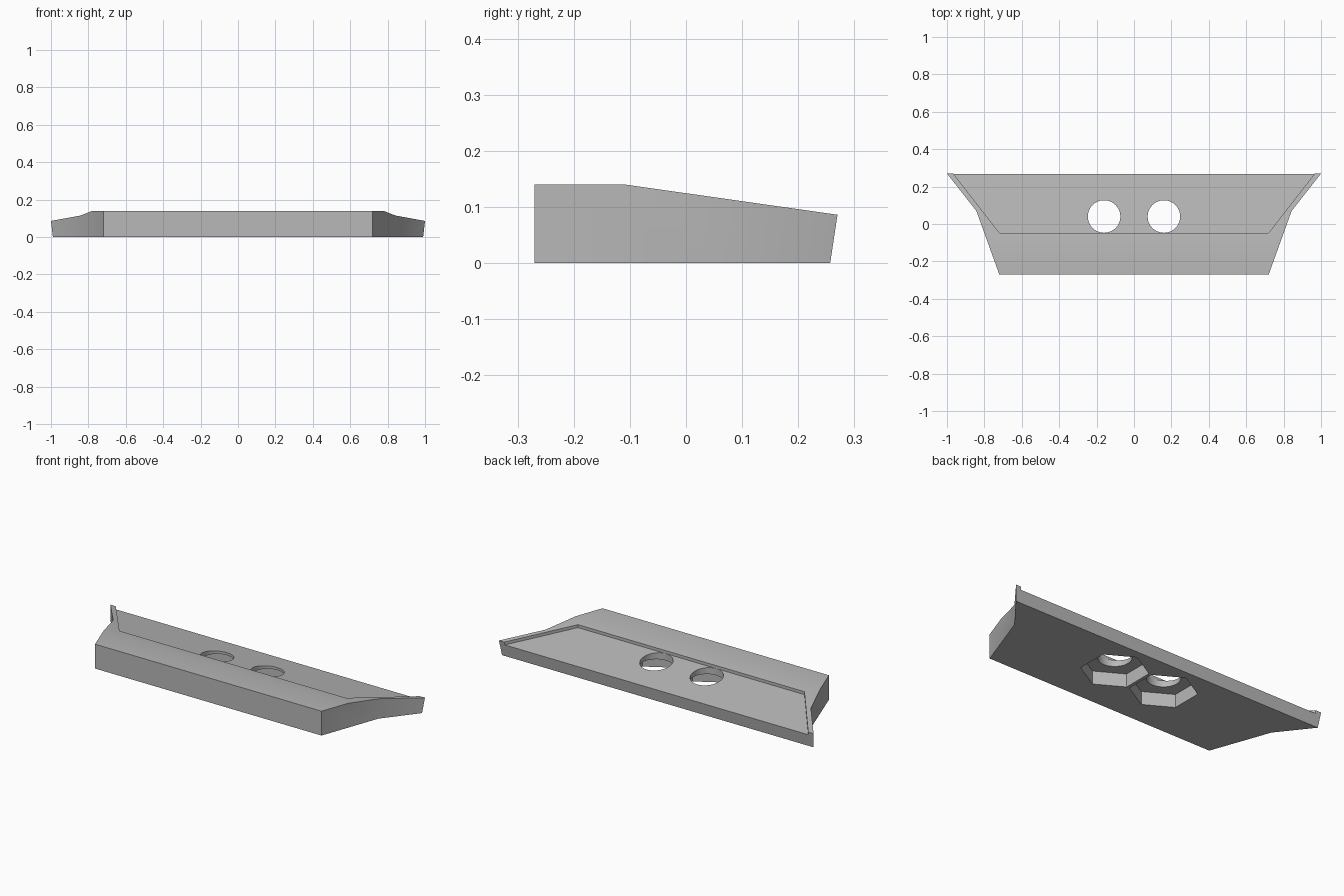
import bpy, math

if "Cube" in bpy.data.objects:
    bpy.data.objects.remove(bpy.data.objects["Cube"], do_unlink=True)

grey = bpy.data.materials.new("plain_grey")
grey.use_nodes = True
grey.diffuse_color = (0.48, 0.48, 0.48, 1)
grey.node_tree.nodes["Principled BSDF"].inputs["Base Color"].default_value = grey.diffuse_color


def solid(name, bottom, top):
    """Closed prism between two matching loops of points."""
    n = len(bottom)
    faces = [list(range(n))[::-1], list(range(n, 2 * n))]
    faces += [(i, (i + 1) % n, n + (i + 1) % n, n + i) for i in range(n)]
    mesh = bpy.data.meshes.new(name)
    mesh.from_pydata(bottom + top, [], faces)
    mesh.update()
    obj = bpy.data.objects.new(name, mesh)
    bpy.context.collection.objects.link(obj)
    return obj


def upright(name, outline, low, high):
    return solid(name, [(x, y, low) for x, y in outline], [(x, y, high) for x, y in outline])


def ring(cx, cy, radius, sides, phase=0.0):
    return [(cx + radius * math.cos(phase + math.tau * i / sides),
             cy + radius * math.sin(phase + math.tau * i / sides)) for i in range(sides)]


def combine(target, cutter, operation):
    mod = target.modifiers.new(operation, "BOOLEAN")
    mod.operation = operation
    mod.solver = "EXACT"
    mod.object = cutter
    bpy.context.view_layer.objects.active = target
    bpy.ops.object.modifier_apply(modifier=mod.name)
    bpy.data.objects.remove(cutter, do_unlink=True)


def mirrored(half):
    return half + [(-x, y) for x, y in reversed(half)]


def slope(y):
    return 0.14 - (y + 0.11) * 0.054 / 0.38


# Flared plan outline trimmed by the sloping side profile
body = upright("mounting_plate", mirrored([(0.72, -0.27), (0.843, 0.07), (1.0, 0.27)]), -0.1, 0.3)
profile = [(-0.4, 0), (0.257, 0), (0.27, 0.086), (-0.11, 0.14), (-0.4, 0.14)]
trim = solid("trim", [(-1.2, y, z) for y, z in profile], [(1.2, y, z) for y, z in profile])
combine(body, trim, "INTERSECT")

# Shallow recess that follows the slope and opens at the back
plan = mirrored([(0.72, -0.047), (1.013, 0.33)])
recess = solid("recess", [(x, y, slope(y) - 0.017) for x, y in plan],
               [(x, y, 0.3) for x, y in plan])
combine(body, recess, "DIFFERENCE")

# Bolt holes with hexagonal nut pockets underneath
for x in (-0.16, 0.16):
    combine(body, upright("hole", ring(x, 0.04, 0.087, 48), -0.1, 0.3), "DIFFERENCE")
    pocket = upright("pocket", ring(x, 0.04, 0.174, 6, math.pi / 6), -0.1, 0.075)
    combine(body, pocket, "DIFFERENCE")

body.data.materials.clear()
body.data.materials.append(grey)
for face in body.data.polygons:
    face.material_index = 0

bpy.ops.object.select_all(action="DESELECT")
body.select_set(True)
bpy.context.view_layer.objects.active = body
bpy.ops.object.shade_smooth_by_angle(angle=math.radians(30))
